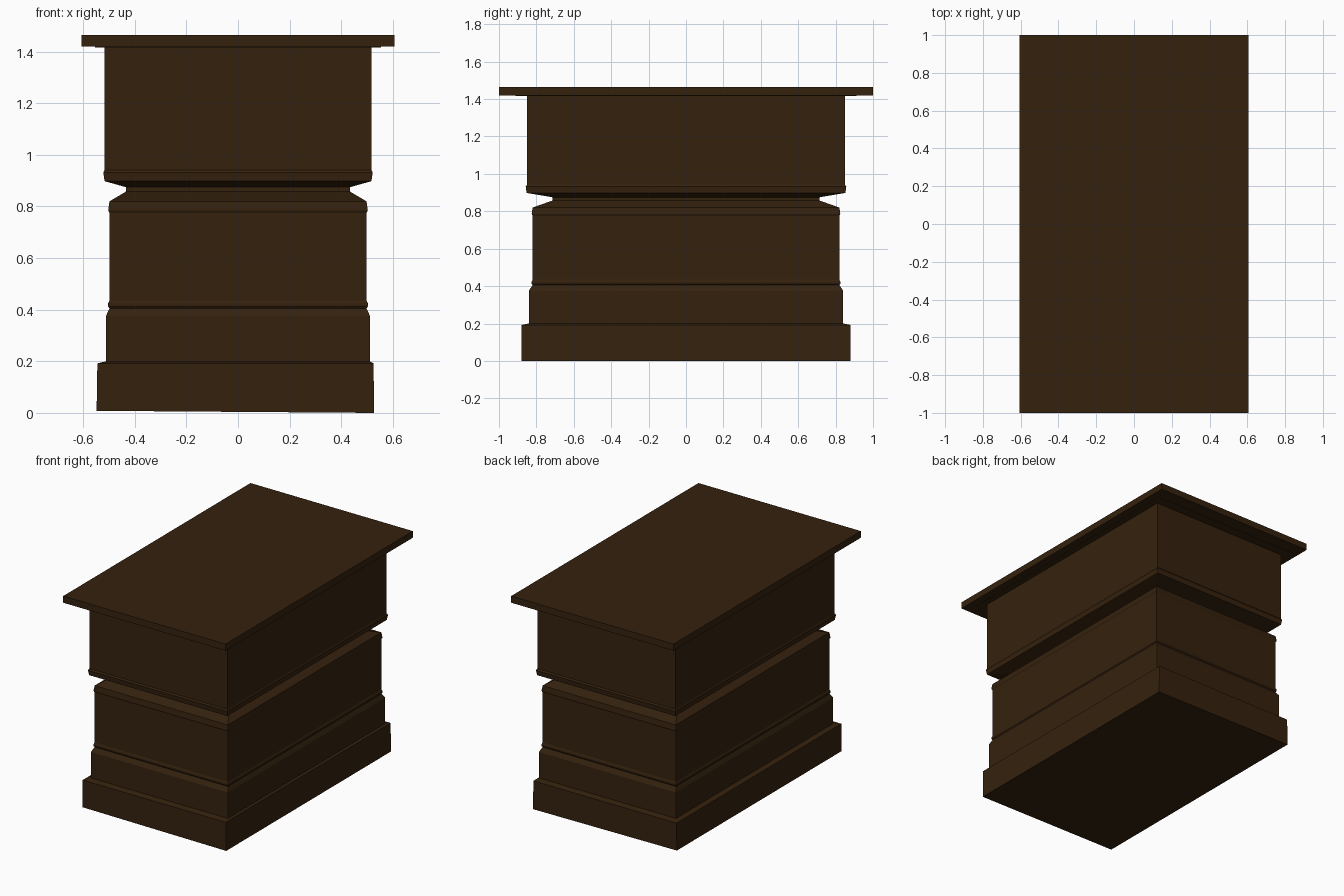
import bpy
import bmesh

cube = bpy.data.objects.get("Cube")
if cube:
    bpy.data.objects.remove(cube, do_unlink=True)

# Dark stained wood
wood = bpy.data.materials.new("dark_wood")
wood.use_nodes = True
color = (0.035, 0.0155, 0.0042, 1)
wood.diffuse_color = color
bsdf = next(n for n in wood.node_tree.nodes if n.type == 'BSDF_PRINCIPLED')
bsdf.inputs["Base Color"].default_value = color
bsdf.inputs["Roughness"].default_value = 0.8


def stack(name, levels, bottom=False, top=False):
    """Loft rectangles given as (half width, half depth, height)."""
    bm = bmesh.new()
    rings = []
    for hx, hy, z in levels:
        corners = ((-hx, -hy), (hx, -hy), (hx, hy), (-hx, hy))
        rings.append([bm.verts.new((x, y, z)) for x, y in corners])
    for low, high in zip(rings, rings[1:]):
        for i in range(4):
            j = (i + 1) % 4
            bm.faces.new((low[i], low[j], high[j], high[i]))
    if bottom:
        bm.faces.new(rings[0][::-1])
    if top:
        bm.faces.new(rings[-1])
    mesh = bpy.data.meshes.new(name)
    bm.to_mesh(mesh)
    bm.free()
    mesh.materials.append(wood)
    obj = bpy.data.objects.new(name, mesh)
    bpy.context.collection.objects.link(obj)
    return obj


# Plinth, slightly crooked: leaning to the right side and lifted there
plinth = stack("plinth", [(0.538, 0.88, 0), (0.535, 0.88, 0.192), (0.51, 0.84, 0.2)],
               bottom=True)
for v in plinth.data.vertices:
    if v.co.z < 0.195:
        if v.co.z < 0.1 and v.co.x < 0:
            v.co.z = 0.008
        v.co.x -= 0.01

# Base block with its sloped shoulder
stack("base_block", [(0.512, 0.84, 0.2), (0.512, 0.84, 0.375), (0.498, 0.82, 0.405)])

# Middle block between two thin beads
stack("middle_block", [(0.498, 0.82, 0.405), (0.503, 0.825, 0.412), (0.503, 0.825, 0.425),
                       (0.498, 0.82, 0.435), (0.498, 0.82, 0.775), (0.503, 0.825, 0.785),
                       (0.498, 0.82, 0.82)])

# Recessed neck
stack("neck", [(0.498, 0.82, 0.82), (0.435, 0.715, 0.857), (0.435, 0.715, 0.875),
               (0.517, 0.852, 0.898)])

# Upper block with a bead along its lower edge
stack("upper_block", [(0.517, 0.852, 0.898), (0.522, 0.857, 0.932), (0.517, 0.85, 0.942),
                      (0.517, 0.85, 1.417)])

# Thin support plate and overhanging top board
stack("support_plate", [(0.555, 0.912, 1.416), (0.555, 0.912, 1.424)], bottom=True)
stack("top_board", [(0.607, 1, 1.42), (0.607, 1, 1.465)], bottom=True, top=True)
